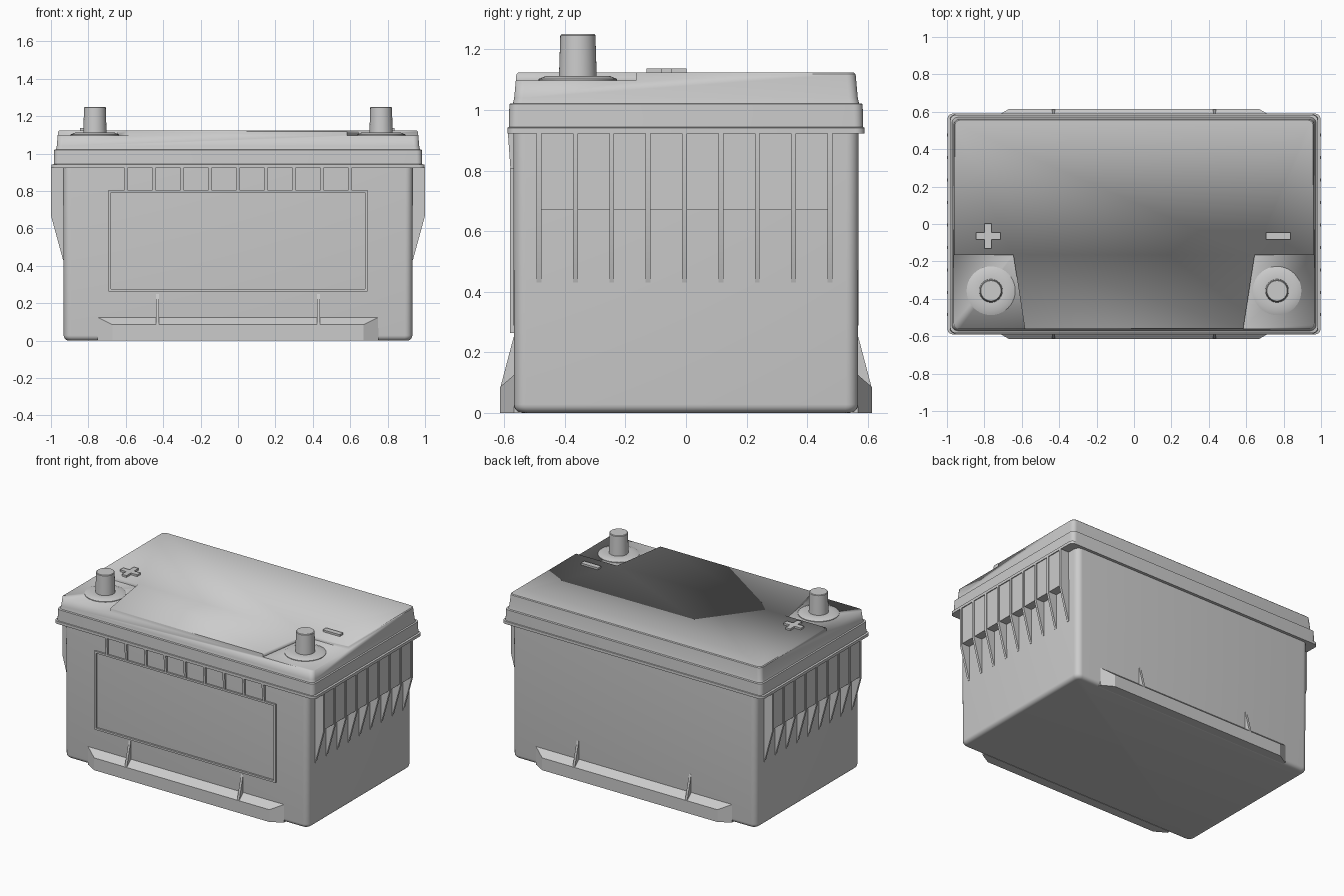
import bpy, bmesh, math
from mathutils import Vector

if "Cube" in bpy.data.objects:
    bpy.data.objects.remove(bpy.data.objects["Cube"])


def finish(name, bm, smooth=True):
    bmesh.ops.recalc_face_normals(bm, faces=bm.faces)
    me = bpy.data.meshes.new(name)
    bm.to_mesh(me)
    bm.free()
    ob = bpy.data.objects.new(name, me)
    bpy.context.collection.objects.link(ob)
    bpy.ops.object.select_all(action='DESELECT')
    ob.select_set(True)
    bpy.context.view_layer.objects.active = ob
    if smooth:
        bpy.ops.object.shade_smooth_by_angle(angle=math.radians(35))
    return ob


def loft(name, rings):
    """Closed solid through stacked rings of points."""
    bm = bmesh.new()
    loops = [[bm.verts.new(p) for p in r] for r in rings]
    for a, b in zip(loops, loops[1:]):
        n = len(a)
        for i in range(n):
            bm.faces.new((a[i], a[(i + 1) % n], b[(i + 1) % n], b[i]))
    bm.faces.new(loops[0][::-1])
    bm.faces.new(loops[-1])
    return finish(name, bm)


def rounded(hx, hy, z, r, seg=6):
    pts = []
    for k, (sx, sy) in enumerate(((1, 1), (-1, 1), (-1, -1), (1, -1))):
        for i in range(seg + 1):
            a = math.pi / 2 * (k + i / seg)
            pts.append((sx * (hx - r) + r * math.cos(a), sy * (hy - r) + r * math.sin(a), z))
    return pts


def circle(cx, cy, z, r, n=40):
    return [(cx + r * math.cos(2 * math.pi * i / n), cy + r * math.sin(2 * math.pi * i / n), z)
            for i in range(n)]


def prism(name, pts, axis, lo, hi):
    """Extrude a 2D profile along an axis (x: y,z / y: x,z / z: x,y)."""
    def at(p, t):
        v = list(p)
        v.insert('xyz'.index(axis), t)
        return Vector(v)
    return loft(name, [[at(p, lo) for p in pts], [at(p, hi) for p in pts]])


def rect(x0, x1, y0, y1):
    return [(x0, y0), (x1, y0), (x1, y1), (x0, y1)]


# Case with rounded bottom edge
case = []
for i in range(6):
    a = math.pi / 2 * i / 5
    inset = 0.028 * (1 - math.sin(a))
    case.append(rounded(0.932 - inset, 0.568 - inset, 0.028 * (1 - math.cos(a)), 0.04 - inset * 0.6))
case.append(rounded(0.935, 0.57, 0.93, 0.04))
loft("case", case)

# Lid: flange, lower band, shoulder, tapered top
lid = loft("lid", [rounded(*r) for r in (
    (0.998, 0.59, 0.922, 0.03), (0.998, 0.59, 0.941, 0.03),
    (0.985, 0.585, 0.943, 0.03), (0.983, 0.583, 1.02, 0.03),
    (0.973, 0.571, 1.022, 0.03), (0.969, 0.567, 1.04, 0.03),
    (0.962, 0.56, 1.118, 0.03), (0.957, 0.555, 1.123, 0.027))])

# Terminal recesses cut into the lid's front corners
for s in (-1, 1):
    cut = prism("recess_cutter", [(s * 1.1, -0.165), (s * 0.645, -0.165),
                                  (s * 0.562, -0.7), (s * 1.1, -0.7)], 'z', 1.098, 1.3)
    cut.hide_render = True
    cut.hide_set(True)
    mod = lid.modifiers.new("recess", 'BOOLEAN')
    mod.operation = 'DIFFERENCE'
    mod.solver = 'EXACT'
    mod.object = cut

for s, side in ((-1, "left"), (1, "right")):
    # Terminal collar and tapered post
    cx, cy = s * 0.765, -0.357
    loft(f"terminal_collar_{side}", [circle(cx, cy, z, r) for z, r in
         ((1.09, 0.13), (1.102, 0.13), (1.112, 0.105), (1.112, 0.07))])
    loft(f"terminal_post_{side}", [circle(cx, cy, z, r) for z, r in
         ((1.09, 0.063), (1.246, 0.058), (1.25, 0.054))])

    # Side grip panel and its tapering ribs
    prism(f"grip_panel_{side}", rect(*sorted((s * 0.92, s * 0.992)), 0.67, 0.925), 'y', -0.49, 0.48)
    for i in range(9):
        y = -0.485 + 0.12 * i
        prism(f"grip_rib_{side}_{i}", [(s * 0.92, 0.925), (s * 0.999, 0.925), (s * 0.999, 0.665),
                                       (s * 0.935, 0.43), (s * 0.92, 0.43)], 'y', y - 0.008, y + 0.008)

# Polarity marks
w, a = 0.066, 0.018
plus = [(-w, -a), (-a, -a), (-a, -w), (a, -w), (a, -a), (w, -a),
        (w, a), (a, a), (a, w), (-a, w), (-a, a), (-w, a)]
prism("plus_mark", [(x - 0.78, y - 0.064) for x, y in plus], 'z', 1.115, 1.136)
prism("minus_mark", rect(0.706, 0.836, -0.082, -0.046), 'z', 1.115, 1.136)

# Hold-down ledges with gussets, front and back
for s, side in ((-1, "front"), (1, "back")):
    bm = bmesh.new()
    pts = []
    for x_in, x_out, in_y, out_y in ((0.75, 0.67, 0.55, 0.614),):
        for e in (-1, 1):
            pts += [(e * x_in, s * in_y, 0), (e * x_in, s * 0.568, 0), (e * x_out, s * out_y, 0),
                    (e * x_in, s * in_y, 0.125), (e * x_in, s * 0.568, 0.125), (e * x_out, s * out_y, 0.085)]
    for p in pts:
        bm.verts.new(p)
    bmesh.ops.convex_hull(bm, input=bm.verts)
    bmesh.ops.dissolve_limit(bm, angle_limit=0.01, verts=bm.verts, edges=bm.edges)
    finish(f"ledge_{side}", bm, False)
    for x in (-0.43, 0.43):
        prism(f"gusset_{side}", [(s * 0.55, 0.05), (s * 0.612, 0.05), (s * 0.612, 0.087),
                                 (s * 0.569, 0.25), (s * 0.55, 0.25)], 'x', x - 0.008, x + 0.008)

# Raised label frame on the front
y0, y1 = -0.581, -0.56
for name, r in (("bottom", rect(-0.692, 0.692, 0.263, 0.276)), ("top", rect(-0.692, 0.692, 0.793, 0.806)),
                ("left", rect(-0.692, -0.679, 0.276, 0.793)), ("right", rect(0.679, 0.692, 0.276, 0.793))):
    prism(f"label_frame_{name}", r, 'y', y0, y1)

# Wedge ribs between label frame and lid
for i in range(9):
    x = -0.6 + 0.15 * i
    prism(f"front_rib_{i}", [(-0.55, 0.925), (-0.588, 0.925), (-0.579, 0.80), (-0.55, 0.80)],
          'x', x - 0.008, x + 0.008)
